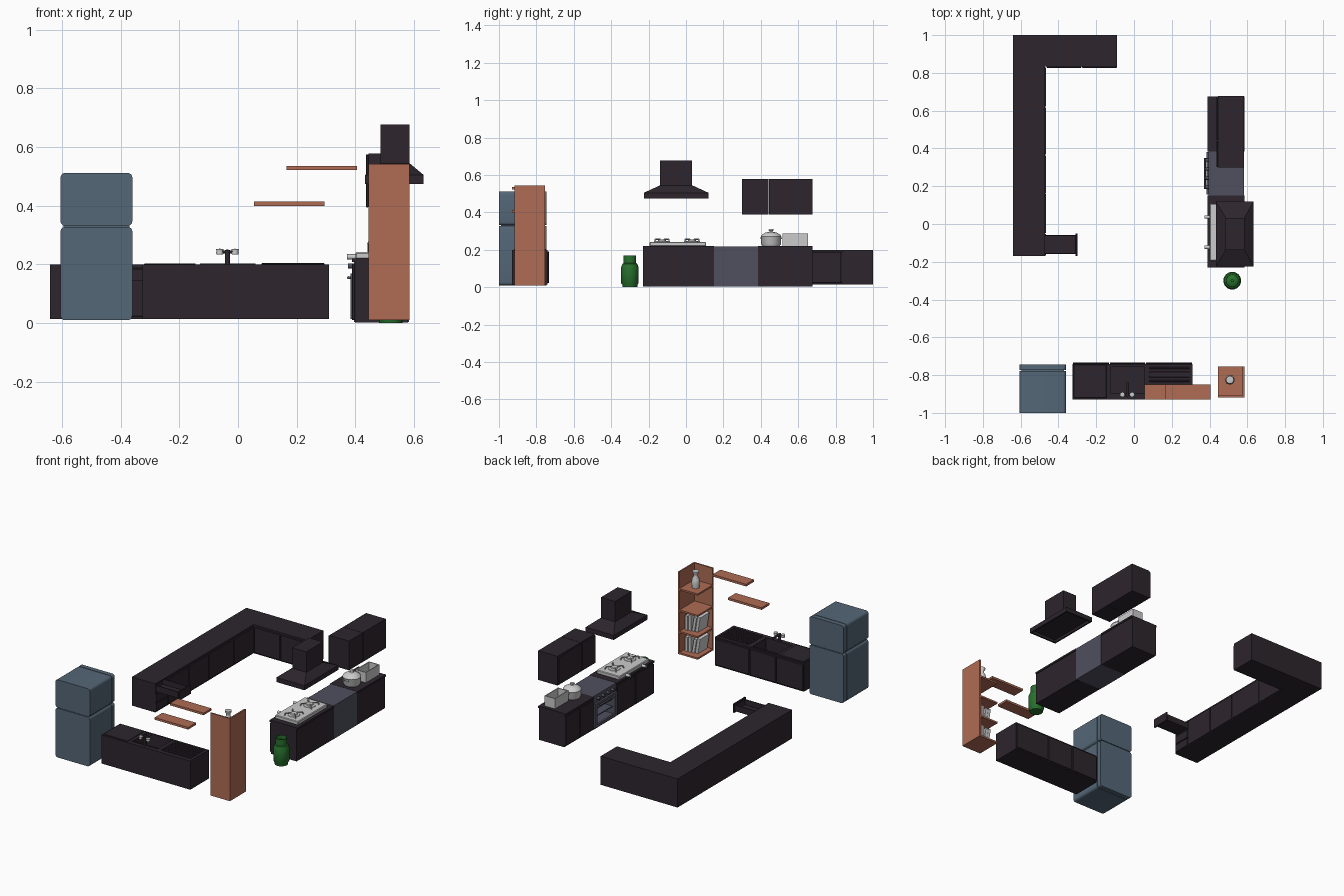
import bpy, bmesh, math
from mathutils import Matrix, Vector

if "Cube" in bpy.data.objects:
    bpy.data.objects.remove(bpy.data.objects["Cube"])


def mat(name, c):
    m = bpy.data.materials.new(name)
    m.diffuse_color = (*c, 1)
    m.use_nodes = True
    m.node_tree.nodes["Principled BSDF"].inputs["Base Color"].default_value = m.diffuse_color
    return m


DARK = mat("dark_laminate", (0.026, 0.019, 0.026))
WOOD = mat("warm_wood", (0.43, 0.15, 0.09))
BLUE = mat("fridge_blue", (0.09, 0.135, 0.185))
OVEN = mat("oven_grey", (0.08, 0.08, 0.115))
GREEN = mat("gas_green", (0.02, 0.16, 0.026))


def finish(name, bm, m=None, smooth=False):
    bmesh.ops.recalc_face_normals(bm, faces=bm.faces)
    me = bpy.data.meshes.new(name)
    bm.to_mesh(me)
    bm.free()
    ob = bpy.data.objects.new(name, me)
    bpy.context.collection.objects.link(ob)
    if m:
        me.materials.append(m)
    if smooth:
        bpy.ops.object.select_all(action='DESELECT')
        ob.select_set(True)
        bpy.context.view_layer.objects.active = ob
        bpy.ops.object.shade_smooth_by_angle(angle=math.radians(40))
    return ob


def box(name, x, y, z, m=None, bevel=0, axis=None, segs=1):
    """Box from ranges; optional bevel of all edges or only those along one axis."""
    bm = bmesh.new()
    bmesh.ops.create_cube(bm, size=1)
    for v in bm.verts:
        v.co = Vector((r[0] + (c + .5) * (r[1] - r[0]) for c, r in zip(v.co, (x, y, z))))
    if bevel:
        edges = [e for e in bm.edges if axis is None or
                 abs((e.verts[0].co - e.verts[1].co)[axis]) > 1e-6]
        bmesh.ops.bevel(bm, geom=edges, offset=bevel, segments=segs, affect='EDGES', profile=.5)
    return finish(name, bm, m, segs > 1)


def lathe(name, prof, at, m=None, n=24):
    bm = bmesh.new()
    vs = [bm.verts.new((r, 0, z)) for r, z in prof]
    es = [bm.edges.new(p) for p in zip(vs, vs[1:])]
    bmesh.ops.spin(bm, geom=vs + es, cent=(0, 0, 0), axis=(0, 0, 1), angle=2 * math.pi, steps=n)
    bmesh.ops.remove_doubles(bm, verts=bm.verts, dist=1e-5)
    bmesh.ops.translate(bm, verts=bm.verts, vec=at)
    return finish(name, bm, m, True)


def rod(name, a, b, r, m=None, n=12):
    a, b = Vector(a), Vector(b)
    d = b - a
    bm = bmesh.new()
    bmesh.ops.create_cone(bm, cap_ends=True, segments=n, radius1=r, radius2=r, depth=d.length,
                          matrix=Matrix.Translation((a + b) / 2) @ d.to_track_quat('Z', 'Y').to_matrix().to_4x4())
    return finish(name, bm, m, True)


def cut(ob, x, y, z):
    c = box("cutter", x, y, z)
    md = ob.modifiers.new("cut", 'BOOLEAN')
    md.operation, md.object, md.solver = 'DIFFERENCE', c, 'EXACT'
    bpy.context.view_layer.objects.active = ob
    bpy.ops.object.modifier_apply(modifier="cut")
    bpy.data.objects.remove(c)


def open_box(name, x, y, z, t, m=None):
    ob = box(name, x, y, z, m)
    cut(ob, (x[0] + t, x[1] - t), (y[0] + t, y[1] - t), (z[0] + t, z[1] + t))
    return ob


G = .002  # gap between fronts

# left L-shaped counter, with a drawer bay cut from its end
side = box("left_counter", (-.64, -.472), (-.17, 1), (.015, .2), DARK)
cut(side, (-.62, -.4), (-.162, -.055), (.142, .192))
box("back_counter", (-.472, -.09), (.834, 1), (.015, .2), DARK)
for i, (a, b) in enumerate(((-.05, .16), (.16, .365), (.365, .62), (.62, .83))):
    box(f"left_door_{i}", (-.474, -.465), (a + G, b - G), (.022, .188), DARK, .002)
for i in range(2):
    box(f"left_drawer_front_{i}", (-.474, -.465), (-.17 + G, -.05 - G), (.022 + i * .057, .075 + i * .057), DARK, .002)
for i in range(2):
    a = -.465 + i * .188
    box(f"back_door_{i}", (a + G, a + .186), (.827, .836), (.022, .188), DARK, .002)
# pulled-out drawer
open_box("open_drawer", (-.50, -.307), (-.16, -.058), (.145, .185), .006, DARK)
box("open_drawer_front", (-.31, -.30), (-.17, -.05), (.136, .195), DARK, .002)

# sink counter
sink = box("sink_counter", (-.325, .31), (-.93, -.74), (.015, .2), DARK)
cut(sink, (-.125, .055), (-.895, -.755), (.1, .3))
for i, (a, b) in enumerate(((-.325, -.13), (-.13, .06), (.06, .31))):
    box(f"sink_door_{i}", (a + G, b - G), (-.742, -.732), (.022, .192), DARK, .003)
box("worktop_pad", (-.32, -.145), (-.92, -.745), (.199, .204), DARK, .002)
for i in range(7):
    y = -.905 + i * .023
    box(f"drain_ridge_{i}", (.08, .295), (y, y + .009), (.199, .205), DARK, .002)
for i, y in enumerate((-.9, -.753)):
    box(f"sink_rim_{i}", (-.13, .06), (y - .003, y + .005), (.199, .203), DARK)
# tap
rod("tap_stem", (-.036, -.905, .199), (-.036, -.905, .25), .009, DARK)
rod("tap_spout", (-.036, -.905, .245), (-.036, -.84, .245), .007, DARK)
rod("tap_crossbar", (-.066, -.905, .243), (-.006, -.905, .243), .005, DARK)
for s in (-1, 1):
    x = -.036 + s * .026
    lathe(f"tap_handle_{s}", ((0, 0), (.011, 0), (.013, .006), (.011, .012), (.013, .018), (0, .02)), (x, -.903, .234), n=12)

# fridge
for n, z in (("lower", (.01, .328)), ("upper", (.332, .512))):
    box(f"fridge_{n}_body", (-.605, -.36), (-1, -.778), z, BLUE, .016, 1, 4)
    box(f"fridge_{n}_door", (-.605, -.36), (-.774, -.745), z, BLUE, .016, 1, 4)
box("fridge_core", (-.595, -.37), (-.99, -.76), (.03, .49), BLUE)

# floating shelves
box("wall_shelf_low", (.055, .295), (-.93, -.85), (.4, .414), WOOD)
box("wall_shelf_high", (.165, .405), (-.93, -.85), (.522, .536), WOOD)
# open corner shelf unit
box("shelf_back", (.445, .585), (-.918, -.908), (.01, .543), WOOD)
box("shelf_side", (.575, .585), (-.908, -.755), (.01, .543), WOOD)
LEVELS = (.01, .148, .286, .424)
for i, z in enumerate(LEVELS):
    box(f"shelf_board_{i}", (.445, .575), (-.908, -.755), (z, z + .011), WOOD)
# leaning books on two lower boards
for k, z in enumerate(LEVELS[:2]):
    for i in range(4):
        b = box(f"book_{k}_{i}", (0, .018), (-.895, -.8), (0, .098 - .006 * (i % 2)))
        b.location = (.475 + i * .022, .004 * i, z + .013)
        b.rotation_euler = (0, -.16 if i < 2 else 0, 0)
# jar on the top board
lathe("jar", ((0, 0), (.022, 0), (.025, .03), (.022, .055), (.012, .075), (.012, .085), (.02, .098),
              (.02, .106), (.01, .108), (0, .106)), (.508, -.825, .435))

# stove run: two cabinets with an oven between
for n, y in (("stove", (-.23, .15)), ("end", (.385, .675))):
    box(f"{n}_cabinet", (.398, .58), y, (.003, .21), DARK)
    box(f"{n}_worktop", (.388, .585), y, (.208, .22), DARK)
    h = (y[1] - y[0]) / 2
    for i in range(2):
        a = y[0] + i * h
        box(f"{n}_door_{i}", (.388, .4), (a + G, a + h - G), (.01, .203), DARK, .003)
# oven shell, hollow toward -x
oven = box("oven_shell", (.395, .582), (.15, .385), (.004, .219), OVEN)
cut(oven, (.3, .56), (.172, .363), (.028, .165))
for i, z in enumerate((.07, .118)):
    box(f"oven_tray_{i}", (.405, .559), (.173, .362), (z, z + .006), OVEN)
for i, (y, z) in enumerate((((.155, .177), (.015, .17)), ((.358, .38), (.015, .17)),
                            ((.177, .358), (.015, .033)), ((.177, .358), (.152, .17)))):
    box(f"oven_door_frame_{i}", (.383, .396), y, z, OVEN)
rod("oven_handle", (.376, .185, .155), (.376, .35, .155), .005, OVEN)
for y in (.19, .345):
    rod("oven_handle_post", (.376, y, .155), (.39, y, .155), .004, OVEN)
for i in range(4):
    y = .195 + i * .048
    rod(f"oven_knob_{i}", (.375, y, .195), (.397, y, .195), .009, OVEN)

# hob with burners and grates
box("hob", (.4, .565), (-.195, .108), (.218, .242), None, .004)
for k, y in enumerate((-.128, .032)):
    lathe(f"burner_{k}", ((0, .012), (.02, .012), (.022, .006), (.034, .003), (.036, 0)), (.49, y, .242))
    for i in range(4):
        a = math.pi / 4 + i * math.pi / 2
        c, s = math.cos(a), math.sin(a)
        p = [(.49 + r * c, y + r * s, z) for r, z in ((.056, .24), (.05, .257), (.016, .257))]
        rod(f"grate_{k}_{i}_foot", p[0], p[1], .0035, n=8)
        rod(f"grate_{k}_{i}_arm", p[1], p[2], .0035, n=8)
    rod(f"hob_knob_{k}", (.372, y + .005, .226), (.402, y + .005, .226), .009)

# extractor hood: flared skirt, hollow below, plus chimney
outer = ((.433, -.225), (.633, .12))
inner = ((.485, -.138), (.585, .033))
bm = bmesh.new()
rings = []
for (lo, hi), z, t in ((outer, .492, .01), (outer, .475, .01), (outer, .475, 0), (outer, .505, 0), (inner, .545, 0)):
    rings.append([bm.verts.new((x, y, z)) for x, y in (
        (lo[0] + t, lo[1] + t), (hi[0] - t, lo[1] + t), (hi[0] - t, hi[1] - t), (lo[0] + t, hi[1] - t))])
for a, b in zip(rings, rings[1:]):
    for i in range(4):
        bm.faces.new((a[i], a[(i + 1) % 4], b[(i + 1) % 4], b[i]))
bm.faces.new(rings[0])
bm.faces.new(rings[-1])
finish("hood_skirt", bm, DARK)
box("hood_chimney", (.485, .585), (-.138, .033), (.54, .677), DARK)

# wall cabinets
for i, y in enumerate(((.3, .441), (.443, .677))):
    box(f"wall_cabinet_{i}", (.444, .583), y, (.39, .579), DARK)
    box(f"wall_cabinet_door_{i}", (.436, .445), (y[0] + G, y[1] - G), (.395, .575), DARK, .002)

# pot and open rack
lathe("pot", ((0, 0), (.046, 0), (.053, .012), (.053, .048), (.055, .052), (.05, .06), (.03, .072), (.01, .076),
              (.008, .08), (.014, .084), (.012, .09), (0, .092)), (.495, .455, .22))
for s in (-1, 1):
    rod(f"pot_handle_{s}", (.48, .455 + s * .054, .262), (.51, .455 + s * .054, .262), .005)
open_box("dish_box", (.48, .555), (.515, .652), (.22, .286), .006)

# gas cylinder
lathe("gas_cylinder", ((0, 0), (.04, 0), (.04, .012), (.047, .022), (.047, .105), (.04, .125), (.02, .136),
                       (.008, .138), (.008, .155), (0, .155)), (.52, -.3, 0), GREEN)
lathe("gas_collar", ((.034, .125), (.034, .17), (.03, .17), (.03, .125)), (.52, -.3, 0), GREEN)
